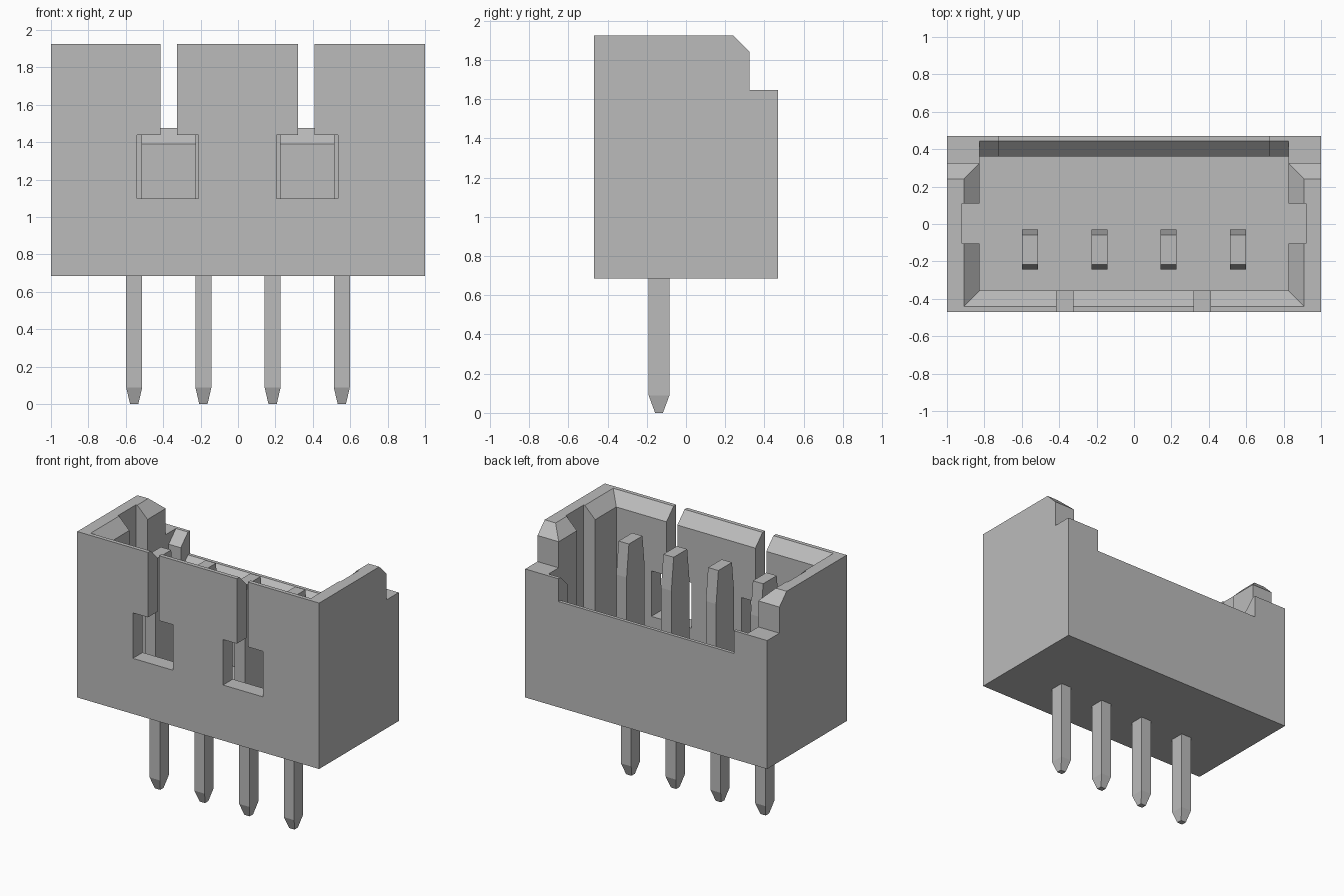
import bpy, bmesh

cube = bpy.data.objects.get("Cube")
if cube:
    bpy.data.objects.remove(cube, do_unlink=True)

grey = bpy.data.materials.new("plain grey")
grey.use_nodes = True
grey.diffuse_color = (0.5, 0.5, 0.5, 1)
grey.node_tree.nodes["Principled BSDF"].inputs["Base Color"].default_value = (0.5, 0.5, 0.5, 1)


def loft(name, rings):
    """Closed solid through rings with equal point counts."""
    bm = bmesh.new()
    loops = [[bm.verts.new(p) for p in ring] for ring in rings]
    n = len(loops[0])
    for a, b in zip(loops, loops[1:]):
        for i in range(n):
            j = (i + 1) % n
            bm.faces.new((a[i], a[j], b[j], b[i]))
    bm.faces.new(loops[0][::-1])
    bm.faces.new(loops[-1])
    bmesh.ops.recalc_face_normals(bm, faces=bm.faces)
    mesh = bpy.data.meshes.new(name)
    bm.to_mesh(mesh)
    bm.free()
    mesh.materials.append(grey)
    ob = bpy.data.objects.new(name, mesh)
    bpy.context.collection.objects.link(ob)
    return ob


def rect(x0, x1, y0, y1, z):
    return [(x0, y0, z), (x1, y0, z), (x1, y1, z), (x0, y1, z)]


def box(name, x0, x1, y0, y1, z0, z1):
    return loft(name, [rect(x0, x1, y0, y1, z0), rect(x0, x1, y0, y1, z1)])


def prism(name, half_width, profile):
    """Side profile (y, z) swept across x."""
    return loft(name, [[(s * half_width, y, z) for y, z in profile] for s in (-1, 1)])


def cut(target, cutter):
    mod = target.modifiers.new("cut", 'BOOLEAN')
    mod.operation = 'DIFFERENCE'
    mod.solver = 'EXACT'
    mod.object = cutter
    bpy.context.view_layer.objects.active = target
    bpy.ops.object.modifier_apply(modifier=mod.name)
    bpy.data.objects.remove(cutter, do_unlink=True)


# Housing: side profile with sloped shoulder and low rear wall
housing = prism("housing", 1.0, [(-0.47, 0.685), (0.47, 0.685), (0.47, 1.645),
                                 (0.325, 1.645), (0.325, 1.84), (0.24, 1.925), (-0.47, 1.925)])

# Cavity, with a shallow channel in each end wall
FLOOR = 0.79
cut(housing, box("cavity", -0.825, 0.825, -0.355, 0.36, FLOOR, 2.2))
for s in (-1, 1):
    x0, x1 = sorted((s * 0.7, s * 0.92))
    cut(housing, box("end_channel", x0, x1, -0.105, 0.11, FLOOR, 2.2))

# Lead-in chamfer on front and end walls
cut(housing, loft("lead_in", [rect(-0.825, 0.825, -0.355, 0.7, 1.84),
                              rect(-0.965, 0.965, -0.495, 0.7, 1.98)]))

# Rear wall: chamfered corners, then a lower chamfered middle
cut(housing, prism("corner_chamfer", 0.825, [(0.3, 1.50), (0.5, 1.70), (0.3, 1.70)]))
cut(housing, prism("rear_notch", 0.725, [(0.3, 1.33), (0.445, 1.475), (0.6, 1.475),
                                         (0.6, 1.8), (0.3, 1.8)]))

# Front windows and the slots rising from them
for wx0, wx1, sx0, sx1 in ((-0.54, -0.21, -0.415, -0.325), (0.205, 0.535, 0.32, 0.41)):
    cut(housing, box("window", wx0, wx1, -0.6, -0.2, 1.10, 1.44))
    cut(housing, box("slot", sx0, sx1, -0.6, -0.2, 1.3, 2.2))

# Pins: pointed tails, wider tapered blades: (z, half x, half y)
SECTIONS = [(0, 0.022, 0.02), (0.088, 0.0425, 0.0525), (0.74, 0.0425, 0.0525),
            (0.74, 0.0425, 0.107), (1.52, 0.0425, 0.107), (1.76, 0.0425, 0.08)]
for i in range(4):
    x, y = -0.555 + 0.37 * i, -0.1375
    loft(f"pin_{i + 1}", [rect(x - hx, x + hx, y - hy, y + hy, z) for z, hx, hy in SECTIONS])
